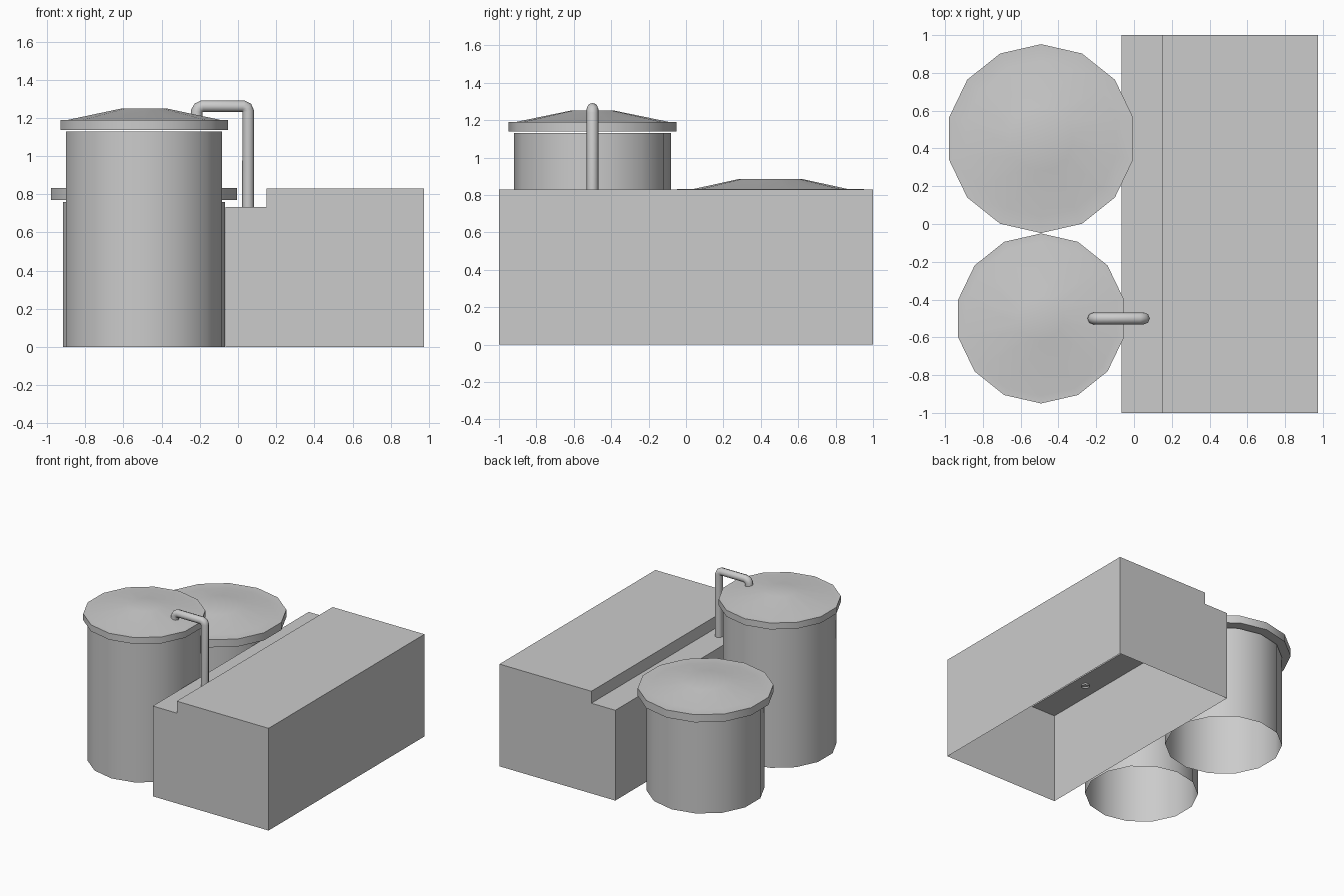
import bpy
from math import sin, cos, pi, radians

if "Cube" in bpy.data.objects:
    bpy.data.objects.remove(bpy.data.objects["Cube"])

SIDES = 14


def make_mesh(name, verts, faces, smooth=True):
    mesh = bpy.data.meshes.new(name)
    mesh.from_pydata(verts, [], faces)
    mesh.update()
    obj = bpy.data.objects.new(name, mesh)
    bpy.context.collection.objects.link(obj)
    if smooth:
        bpy.ops.object.select_all(action='DESELECT')
        obj.select_set(True)
        bpy.context.view_layer.objects.active = obj
        bpy.ops.object.shade_smooth_by_angle(angle=radians(35))
    return obj


def lathe(name, center, profile, cap_bottom=False, cap_top=False):
    """Revolve (radius, z) pairs, listed from bottom to top."""
    cx, cy = center
    verts, faces = [], []
    for r, z in profile:
        for i in range(SIDES):
            a = pi / 2 + 2 * pi * i / SIDES
            verts.append((cx + r * cos(a), cy + r * sin(a), z))
    for k in range(len(profile) - 1):
        for i in range(SIDES):
            j = (i + 1) % SIDES
            faces.append((k * SIDES + i, k * SIDES + j,
                          (k + 1) * SIDES + j, (k + 1) * SIDES + i))
    if cap_bottom:
        faces.append(tuple(reversed(range(SIDES))))
    if cap_top:
        faces.append(tuple(range(len(verts) - SIDES, len(verts))))
    return make_mesh(name, verts, faces)


# Tall front tank: open shell with separate domed lid
tall = (-0.492, -0.5)
lathe("tall_tank_body", tall, [(0.42, 0), (0.42, 1.13)])
lathe("tall_tank_lid", tall,
      [(0.45, 1.138), (0.45, 1.19), (0.41, 1.19), (0.12, 1.25)], True, True)

# Short back tank
short = (-0.492, 0.452)
lathe("short_tank_body", short, [(0.435, 0), (0.435, 0.76)])
lathe("short_tank_lid", short,
      [(0.50, 0.77), (0.50, 0.832), (0.41, 0.832), (0.17, 0.885)], True, True)

# Stepped block, hollow and open underneath
profile = [(-0.065, 0), (0.975, 0), (0.975, 0.83), (0.15, 0.83),
           (0.15, 0.733), (-0.065, 0.733)]
n = len(profile)
verts = [(x, y, z) for y in (-1, 1) for x, z in profile]
faces = [tuple(range(n)), tuple(reversed(range(n, 2 * n)))]
faces += [(i, i + n, (i + 1) % n + n, (i + 1) % n) for i in range(1, n)]
make_mesh("stepped_block", verts, faces, smooth=False)

# Bent pipe from the block's ledge to the tall tank's lid
path = [(0.053, 0.72), (0.053, 1.235), (0.046, 1.253), (0.027, 1.262),
        (-0.185, 1.262), (-0.206, 1.253), (-0.216, 1.235), (-0.216, 1.20)]
curve = bpy.data.curves.new("pipe", 'CURVE')
curve.dimensions = '3D'
curve.bevel_depth = 0.031
curve.bevel_resolution = 2
spline = curve.splines.new('POLY')
spline.points.add(len(path) - 1)
for point, (x, z) in zip(spline.points, path):
    point.co = (x, -0.5, z, 1)
bpy.context.collection.objects.link(bpy.data.objects.new("pipe", curve))
